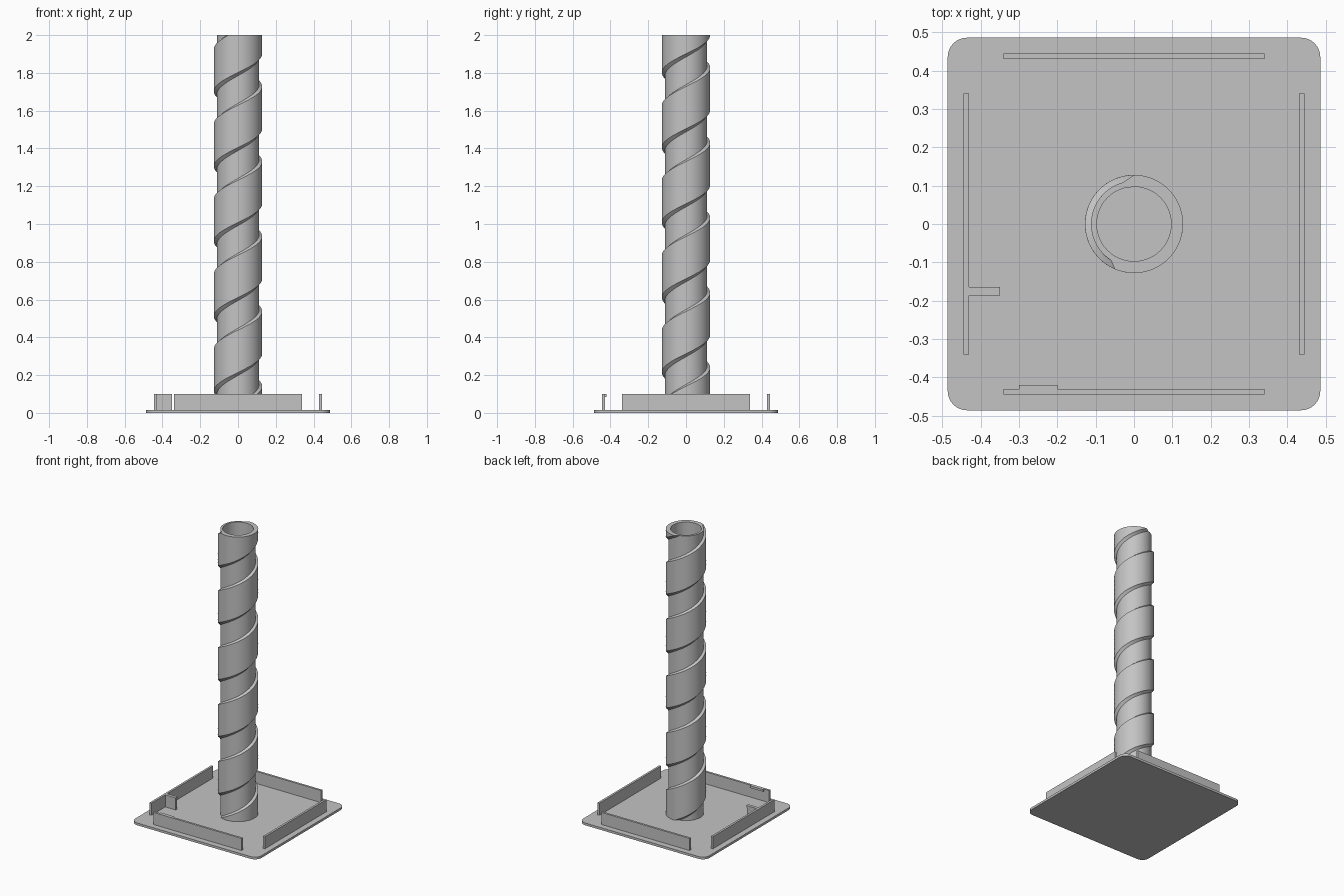
import bpy, bmesh, math

if "Cube" in bpy.data.objects:
    bpy.data.objects.remove(bpy.data.objects["Cube"], do_unlink=True)

grey = bpy.data.materials.new("light grey")
grey.use_nodes = True
COLOR = (0.55, 0.55, 0.55, 1)
grey.diffuse_color = COLOR
grey.node_tree.nodes["Principled BSDF"].inputs["Base Color"].default_value = COLOR

FLOOR, TOP, WALL_TOP = 0.016, 2.0, 0.1


def add_object(name, bm, smooth=False):
    bmesh.ops.recalc_face_normals(bm, faces=bm.faces[:])
    mesh = bpy.data.meshes.new(name)
    bm.to_mesh(mesh)
    bm.free()
    obj = bpy.data.objects.new(name, mesh)
    bpy.context.collection.objects.link(obj)
    mesh.materials.append(grey)
    if smooth:
        bpy.ops.object.select_all(action='DESELECT')
        obj.select_set(True)
        bpy.context.view_layer.objects.active = obj
        bpy.ops.object.shade_smooth_by_angle(angle=math.radians(15))
    return obj


def box(name, x0, x1, y0, y1, z0, z1):
    bm = bmesh.new()
    bmesh.ops.create_cube(bm, size=1)
    for v in bm.verts:
        v.co.x = x1 if v.co.x > 0 else x0
        v.co.y = y1 if v.co.y > 0 else y0
        v.co.z = z1 if v.co.z > 0 else z0
    return add_object(name, bm)


# Base plate with rounded corners
HALF, CORNER, STEPS = 0.486, 0.05, 8
bm = bmesh.new()
outline = []
for quarter in range(4):
    mid = math.radians(45 + 90 * quarter)
    cx = math.copysign(HALF - CORNER, math.cos(mid))
    cy = math.copysign(HALF - CORNER, math.sin(mid))
    for i in range(STEPS + 1):
        a = math.radians(90 * (quarter + i / STEPS))
        outline.append(bm.verts.new((cx + CORNER * math.cos(a), cy + CORNER * math.sin(a), 0)))
face = bm.faces.new(outline)
grown = bmesh.ops.extrude_face_region(bm, geom=[face])["geom"]
bmesh.ops.translate(bm, vec=(0, 0, FLOOR), verts=[g for g in grown if isinstance(g, bmesh.types.BMVert)])
add_object("base_plate", bm, smooth=True)

# Four thin upright walls
IN, OUT, LENGTH = 0.43, 0.445, 0.34
box("left_wall", IN, OUT, -LENGTH, LENGTH, FLOOR, WALL_TOP)
box("right_wall", -OUT, -IN, -LENGTH, LENGTH, FLOOR, WALL_TOP)
box("back_wall", -LENGTH, LENGTH, IN, OUT, FLOOR, WALL_TOP)
box("front_wall", -LENGTH, LENGTH, -OUT, -IN, FLOOR, WALL_TOP)

# Clips: a ridge on the front wall and a hooked bracket on the right wall
box("front_wall_ridge", -0.30, -0.20, -IN, -0.42, 0.085, WALL_TOP)
box("bracket_plate", -IN, -0.35, -0.187, -0.172, FLOOR, WALL_TOP)
box("bracket_lip", -IN, -0.35, -0.172, -0.165, 0.088, WALL_TOP)

# Hollow pole: a round section with one wide groove, twisted five turns
OUTER, CORE, BORE, TURNS = 0.128, 0.112, 0.097, 5
SIDES, LAYERS = 96, 240


def arc(start, end, radius):
    count = max(2, round((end - start) / 360 * SIDES))
    return [(start + (end - start) * i / count, radius) for i in range(count + 1)]


section = arc(105, 238, CORE) + arc(247, 450, OUTER)
bm = bmesh.new()


def ring(z, radius=None):
    turn = 360 * TURNS * (z - FLOOR) / (TOP - FLOOR)
    verts = []
    for angle, r in section:
        a = math.radians(angle + turn)
        r = radius or r
        verts.append(bm.verts.new((r * math.cos(a), r * math.sin(a), z)))
    return verts


def bridge(low, high):
    n = len(low)
    for i in range(n):
        j = (i + 1) % n
        bm.faces.new((low[i], low[j], high[j], high[i]))


levels = [FLOOR + (TOP - FLOOR) * k / LAYERS for k in range(LAYERS + 1)]
rings = [ring(z) for z in levels]
for low, high in zip(rings, rings[1:]):
    bridge(low, high)
bore_low, bore_high = ring(FLOOR, BORE), ring(TOP, BORE)
bridge(rings[-1], bore_high)
bridge(bore_high, bore_low)
bridge(bore_low, rings[0])
add_object("spiral_pole", bm, smooth=True)
